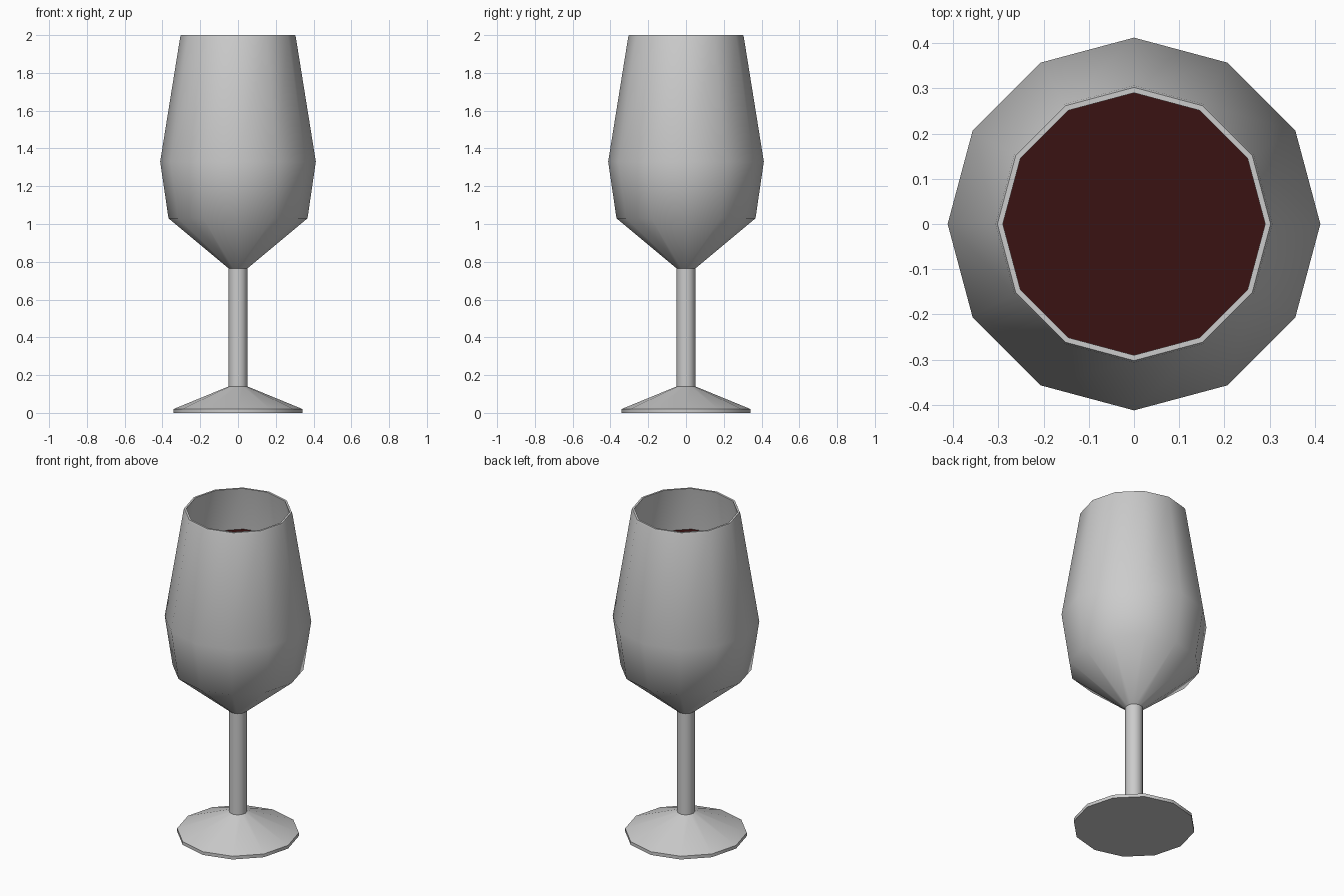
import bpy, bmesh, math

if "Cube" in bpy.data.objects:
    bpy.data.objects.remove(bpy.data.objects["Cube"])

SIDES = 12


def lathe(name, profile, smooth_angle):
    """Revolve (radius, z) points; zero-radius ends close at the axis."""
    bm = bmesh.new()
    verts = [bm.verts.new((r, 0, z)) for r, z in profile]
    edges = [bm.edges.new(pair) for pair in zip(verts, verts[1:])]
    bmesh.ops.spin(bm, geom=verts + edges, axis=(0, 0, 1), cent=(0, 0, 0),
                   angle=math.tau, steps=SIDES)
    bmesh.ops.remove_doubles(bm, verts=bm.verts, dist=1e-4)
    bmesh.ops.recalc_face_normals(bm, faces=bm.faces)
    mesh = bpy.data.meshes.new(name)
    bm.to_mesh(mesh)
    bm.free()
    obj = bpy.data.objects.new(name, mesh)
    bpy.context.collection.objects.link(obj)
    bpy.ops.object.select_all(action='DESELECT')
    obj.select_set(True)
    bpy.context.view_layer.objects.active = obj
    bpy.ops.object.shade_smooth_by_angle(angle=math.radians(smooth_angle))
    return obj


# Goblet: foot, stem, outer bowl, rim, then inner bowl
lathe("wine_glass", [
    (0, 0), (0.342, 0), (0.342, 0.02), (0.05, 0.14), (0.05, 0.765),
    (0.368, 1.03), (0.412, 1.33), (0.306, 1.99), (0.302, 2.0),
    (0.29, 2.0), (0.396, 1.33), (0.353, 1.037), (0.04, 0.78), (0, 0.78),
], 48)

# Wine filling the bowl, just inside the inner wall
wine = lathe("wine", [
    (0, 0.785), (0.035, 0.785), (0.349, 1.04), (0.392, 1.33),
    (0.33, 1.73), (0, 1.73),
], 48)
red = bpy.data.materials.new("dark_red")
red.diffuse_color = (0.042, 0.006, 0.006, 1)
red.use_nodes = True
red.node_tree.nodes["Principled BSDF"].inputs["Base Color"].default_value = red.diffuse_color
wine.data.materials.append(red)
